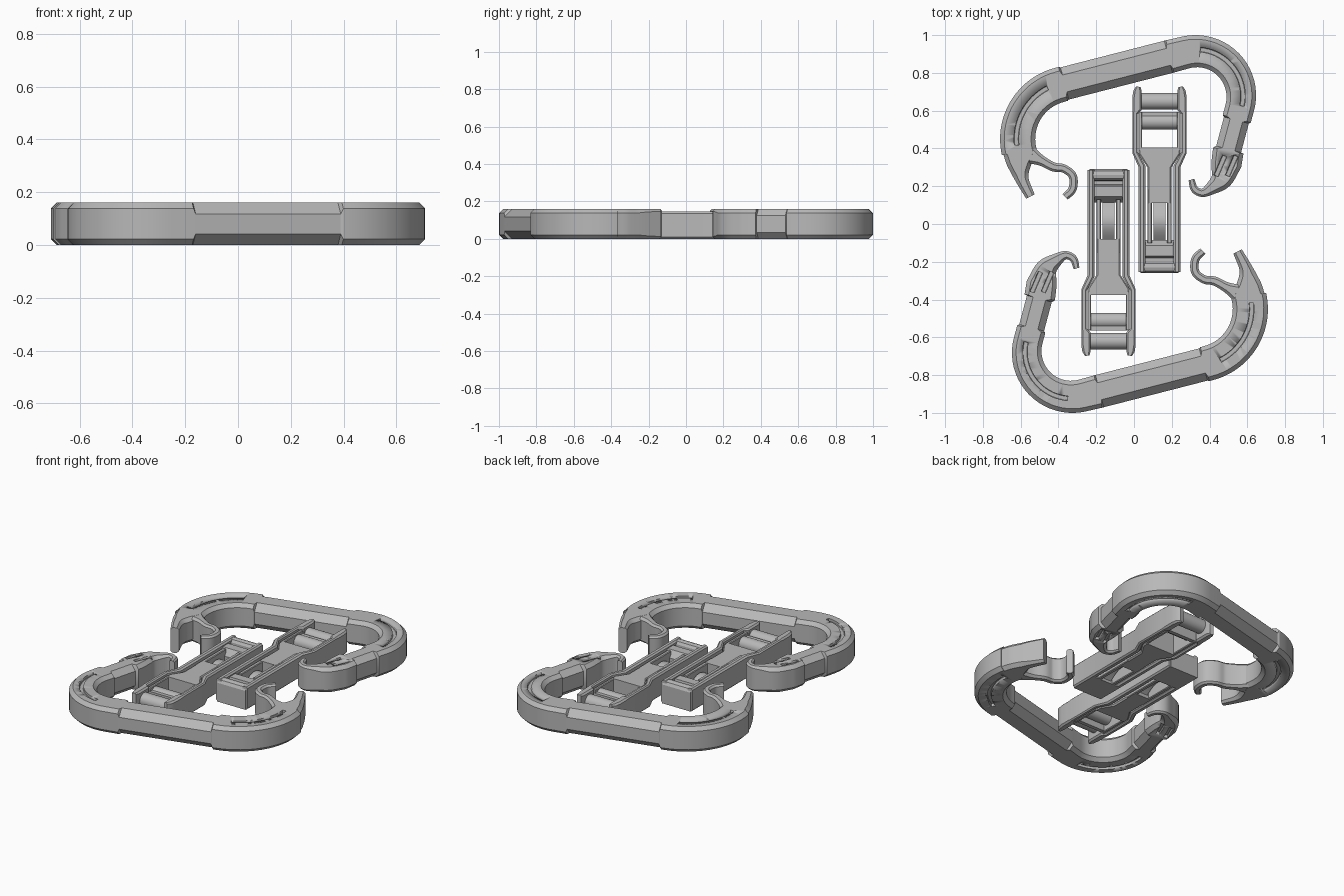
import bpy, math
from mathutils import Vector

if "Cube" in bpy.data.objects:
    bpy.data.objects.remove(bpy.data.objects["Cube"])

grey = bpy.data.materials.new("plain grey")
grey.diffuse_color = (0.48, 0.48, 0.48, 1)
grey.use_nodes = True
grey.node_tree.nodes["Principled BSDF"].inputs["Base Color"].default_value = grey.diffuse_color


def finish(name, verts, faces, turn, off=(0, 0)):
    # turn = 1 or -1 : half turn about z for the second set
    verts = [(turn * (x + off[0]), turn * (y + off[1]), z) for x, y, z in verts]
    me = bpy.data.meshes.new(name)
    me.from_pydata(verts, [], faces)
    me.materials.append(grey)
    ob = bpy.data.objects.new(name, me)
    bpy.context.collection.objects.link(ob)
    bpy.ops.object.select_all(action='DESELECT')
    ob.select_set(True)
    bpy.context.view_layer.objects.active = ob
    bpy.ops.object.mode_set(mode='EDIT')
    bpy.ops.mesh.select_all(action='SELECT')
    bpy.ops.mesh.normals_make_consistent(inside=False)
    bpy.ops.object.mode_set(mode='OBJECT')
    bpy.ops.object.shade_smooth_by_angle(angle=math.radians(28))
    return ob


def sweep_data(st, z0, z1):
    """Chamfered bar along stations (x, y, half width, chamfer)."""
    verts, faces = [], []
    pts = [Vector(s[:2]) for s in st]
    n = len(st)
    for i, (x, y, w, c) in enumerate(st):
        a = (pts[i] - pts[i - 1]).normalized() if i else (pts[1] - pts[0]).normalized()
        b = (pts[i + 1] - pts[i]).normalized() if i < n - 1 else a
        t = (a + b).normalized()
        k = 1 / max(0.7, t.dot(a))
        nx, ny = -t.y * k, t.x * k
        c = min(c, w * 0.5)
        for u, z in ((w, z0 + c), (w, z1 - c), (w - c, z1), (c - w, z1),
                     (-w, z1 - c), (-w, z0 + c), (c - w, z0), (w - c, z0)):
            verts.append((x + nx * u, y + ny * u, z))
    for i in range(n - 1):
        for j in range(8):
            k = (j + 1) % 8
            faces.append((i * 8 + j, i * 8 + k, i * 8 + 8 + k, i * 8 + 8 + j))
    faces += [tuple(range(8)), tuple(range(n * 8 - 8, n * 8))]
    return verts, faces


def sweep(name, st, z0, z1, turn, off=(0, 0)):
    return finish(name, *sweep_data(st, z0, z1), turn, off)


def prism(name, prof, u, turn, off):
    """Profile of (y, z) points extruded across x from -u to u."""
    n = len(prof)
    verts = [(s * u, y, z) for s in (-1, 1) for y, z in prof]
    faces = [(i, (i + 1) % n, n + (i + 1) % n, n + i) for i in range(n)]
    faces += [tuple(range(n)), tuple(range(n, 2 * n))]
    return finish(name, verts, faces, turn, off)


def rod(name, y, z, r, u, turn, off):
    prof = [(y + r * math.cos(a * math.tau / 24), z + r * math.sin(a * math.tau / 24)) for a in range(24)]
    return prism(name, prof, u, turn, off)


def arc(cx, cy, r, a0, a1, w0, w1, c, n=20):
    out = []
    for i in range(n + 1):
        f = i / n
        a = math.radians(a0 + (a1 - a0) * f)
        out.append((cx + r * math.cos(a), cy + r * math.sin(a), w0 + (w1 - w0) * f, c))
    return out


def smooth(ctrl, c, steps=6):
    """Smooth curve through (x, y, half width) points."""
    p = [Vector(q) for q in ctrl]
    p = [2 * p[0] - p[1]] + p + [2 * p[-1] - p[-2]]
    out = []
    for i in range(1, len(p) - 2):
        a, b, d, e = p[i - 1:i + 3]
        for k in range(steps):
            t = k / steps
            out.append(0.5 * (2 * b + (d - a) * t + (2 * a - 5 * b + 4 * d - e) * t * t
                              + (3 * b - a - 3 * d + e) * t ** 3))
    out.append(p[-2])
    return [(q.x, q.y, q.z, c) for q in out]


def grip(p, q, w, c, wa, wb, ca):
    """Straight section between p and q with deep chamfers and stepped ends."""
    p, q = Vector(p), Vector(q)
    d = (q - p).normalized() * 0.008
    return [(*p, wa, ca), (*(p + d), w, c), (*(q - d), w, c), (*q, wb, ca)]


H, C = 0.16, 0.022
LEFT, RIGHT = (-0.32, 0.45), (0.33, 0.677)


def hook(turn):
    # main loop: claw, left bend, long grip, right bend, short grip, nose
    path = smooth([(-0.548, 0.145, 0.025), (-0.593, 0.238, 0.036),
                   (-0.607, 0.317, 0.066), (-0.606, 0.373, 0.09)], C)[:-1]
    path += arc(*LEFT, 0.296, 195, 104.5, 0.093, 0.093, C)
    path += grip((-0.375, 0.742), (0.19, 0.887), 0.088, 0.042, 0.093, 0.088, C)
    path += arc(*RIGHT, 0.238, 104.5, -15, 0.086, 0.077, C)
    path += grip((0.544, 0.557), (0.499, 0.388), 0.068, 0.035, 0.077, 0.082, C)
    path += smooth([(0.489, 0.317, 0.08), (0.463, 0.238, 0.058), (0.41, 0.19, 0.035),
                    (0.362, 0.165, 0.022), (0.32, 0.185, 0.02), (0.304, 0.235, 0.016)], C)
    body = sweep("hook_body", path, 0, H, turn)
    # curled finger beside the claw
    sweep("hook_finger", smooth([(-0.56, 0.37, 0.05), (-0.49, 0.335, 0.028), (-0.426, 0.302, 0.024),
                                 (-0.373, 0.294, 0.022), (-0.325, 0.255, 0.022),
                                 (-0.325, 0.187, 0.022), (-0.365, 0.143, 0.02)], 0.015),
          0.0005, H - 0.0005, turn)
    # grooves on both faces
    slits = [arc(*LEFT, 0.303, 117, 186, 0.012, 0.012, 0),
             arc(*RIGHT, 0.247, 85, -12, 0.012, 0.012, 0),
             [(0.435, 0.255, 0.012, 0), (0.48, 0.36, 0.012, 0)],
             [(0.495, 0.255, 0.012, 0), (0.54, 0.36, 0.012, 0)]]
    verts, faces = [], []
    for st in slits:
        for z0, z1 in ((H - 0.018, H + 0.04), (-0.04, 0.018)):
            # plain rectangular section
            v, f = sweep_data([(x, y, w, 0.002) for x, y, w, _ in st], z0, z1)
            faces += [tuple(i + len(verts) for i in g) for g in f]
            verts += v
    cutter = finish("groove_cutter", verts, faces, turn)
    cutter.hide_render = True
    cutter.hide_viewport = True
    mod = body.modifiers.new("grooves", 'BOOLEAN')
    mod.operation, mod.object, mod.solver = 'DIFFERENCE', cutter, 'EXACT'


def gate(turn, off):
    h = 0.145
    for s in (-1, 1):
        # outer rail with rounded ear at the wide end
        sweep("gate_rail", [(s * x, y, w, 0.01) for x, y, w in (
            (0.112, 0.727, 0.012), (0.116, 0.705, 0.022), (0.119, 0.67, 0.025), (0.119, 0.61, 0.025),
            (0.130, 0.585, 0.014), (0.130, 0.38, 0.014), (0.0925, 0.305, 0.018),
            (0.0925, -0.255, 0.018))], 0, h, turn, off)
        # tongue side arm and slot wall
        sweep("tongue_arm", [(s * 0.102, 0.592, 0.010, 0.004), (s * 0.102, 0.39, 0.010, 0.004)],
              0.005, 0.13, turn, off)
        sweep("slot_wall", [(s * 0.052, 0.18, 0.012, 0.004), (s * 0.052, -0.1, 0.012, 0.004)],
              0, 0.13, turn, off)
    # tongue plate narrowing toward the slot
    sweep("tongue_plate", [(0, 0.405, 0.110, 0.008), (0, 0.372, 0.110, 0.008), (0, 0.30, 0.064, 0.008),
                           (0, 0.11, 0.064, 0.008)], 0, 0.131, turn, off)
    # arched spring strip inside the slot
    arch = [(0.13 - 0.23 * i / 12, 0.045 + 0.06 * math.sin(math.pi * i / 12)) for i in range(13)]
    prism("spring_strip", arch + [(y, z - 0.04) for y, z in reversed(arch)], 0.032, turn, off)
    # cross bars at the wide end
    rod("pivot_pin", 0.65, 0.08, 0.044, 0.11, turn, off)
    rod("tongue_bar", 0.542, 0.08, 0.042, 0.102, turn, off)
    prism("tongue_lip", [(0.594, 0.01), (0.594, 0.11), (0.57, 0.11), (0.57, 0.01)], 0.105, turn, off)
    # block and rounded stop at the narrow end
    prism("end_block", [(-0.085, 0), (-0.085, 0.09), (-0.115, 0.13), (-0.17, 0.13), (-0.18, 0.08),
                        (-0.198, 0.08), (-0.2, 0.125), (-0.21, 0.14), (-0.23, 0.144), (-0.25, 0.138),
                        (-0.26, 0.12), (-0.26, 0)], 0.1, turn, off)


for turn in (1, -1):
    hook(turn)
    gate(turn, (0.135, 0 if turn > 0 else -0.03))
